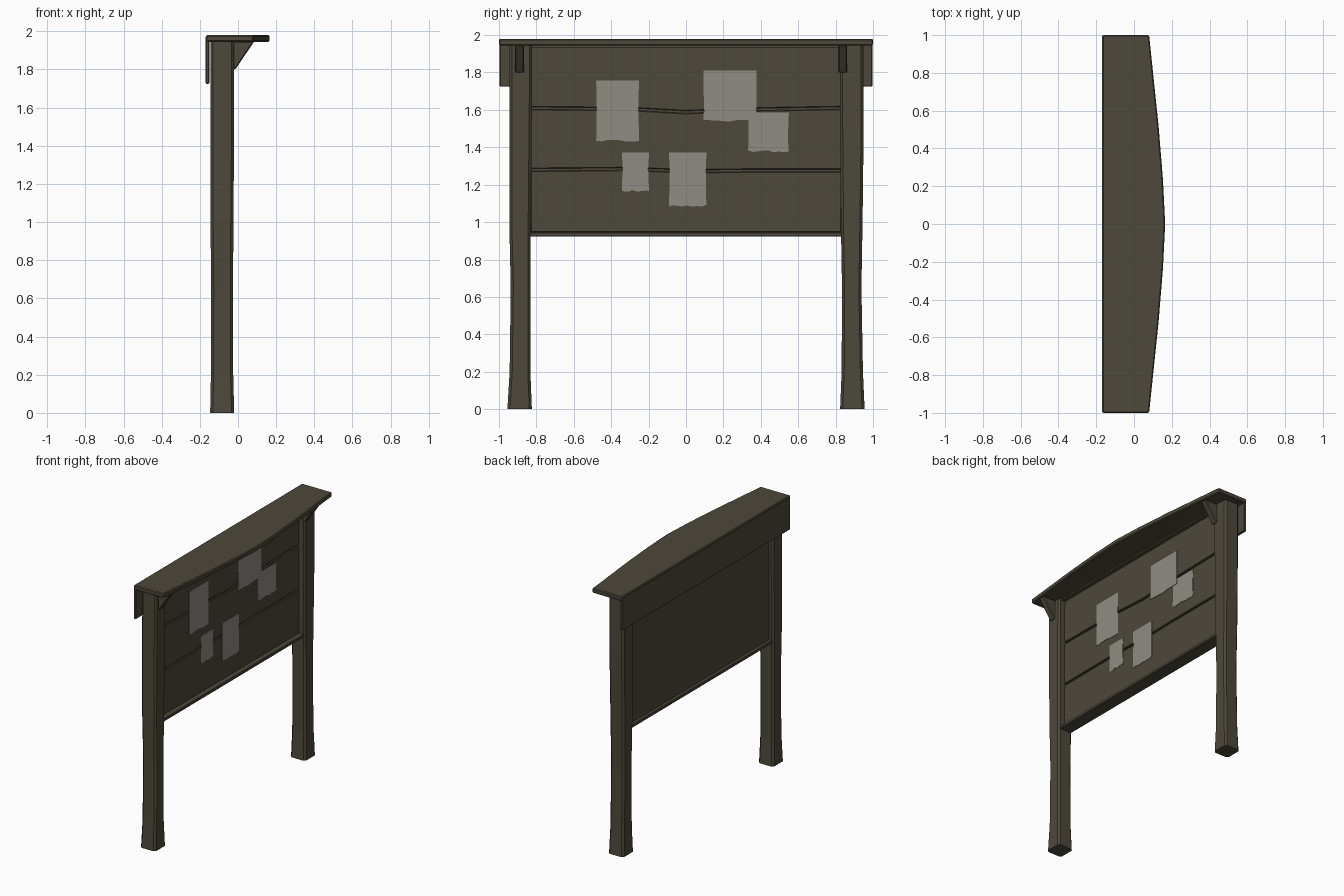
import bpy, bmesh, random
from mathutils import Vector

if "Cube" in bpy.data.objects:
    bpy.data.objects.remove(bpy.data.objects["Cube"])

random.seed(4)


def material(name, rgb):
    m = bpy.data.materials.new(name)
    m.diffuse_color = (*rgb, 1)
    m.use_nodes = True
    m.node_tree.nodes["Principled BSDF"].inputs["Base Color"].default_value = m.diffuse_color
    return m


wood = material("weathered wood", (0.075, 0.065, 0.043))
paper = material("old paper", (0.28, 0.265, 0.232))


def finish(bm, name, mat, bevel=0):
    bmesh.ops.recalc_face_normals(bm, faces=bm.faces)
    me = bpy.data.meshes.new(name)
    bm.to_mesh(me)
    bm.free()
    me.materials.append(mat)
    ob = bpy.data.objects.new(name, me)
    bpy.context.collection.objects.link(ob)
    if bevel:
        b = ob.modifiers.new("worn edges", 'BEVEL')
        b.width = bevel
        b.segments = 1
        b.limit_method = 'ANGLE'
    return ob


def loft(rings, name, mat, bevel=0):
    """Skin equal-length rings and cap both ends."""
    bm = bmesh.new()
    vs = [[bm.verts.new(p) for p in r] for r in rings]
    n = len(vs[0])
    for a, b in zip(vs, vs[1:]):
        for i in range(n):
            j = (i + 1) % n
            bm.faces.new((a[i], a[j], b[j], b[i]))
    bm.faces.new(vs[0])
    bm.faces.new(vs[-1])
    return finish(bm, name, mat, bevel)


def box(name, x, y, z, mat=wood, bevel=0.004):
    ring = lambda h: [(x[0], y[0], h), (x[1], y[0], h), (x[1], y[1], h), (x[0], y[1], h)]
    return loft([ring(z[0]), ring(z[1])], name, mat, bevel)


# Posts: chamfered square section, slightly flared foot (z, x0, x1, y0, y1)
def post(name, levels, c=0.014):
    rings = []
    for z, x0, x1, y0, y1 in levels:
        rings.append([(x0 + c, y0, z), (x1 - c, y0, z), (x1, y0 + c, z), (x1, y1 - c, z),
                      (x1 - c, y1, z), (x0 + c, y1, z), (x0, y1 - c, z), (x0, y0 + c, z)])
    loft(rings, name, wood)


post("left_post", [(0, -.146, -.02, -.955, -.824), (.2, -.142, -.025, -.943, -.832),
                   (.65, -.141, -.026, -.937, -.832), (1.0, -.144, -.024, -.945, -.83),
                   (1.5, -.144, -.02, -.945, -.825), (1.95, -.144, -.02, -.943, -.822)])
post("right_post", [(0, -.146, -.02, .824, .955), (.2, -.142, -.025, .832, .946),
                    (.65, -.141, -.026, .834, .938), (1.0, -.144, -.024, .828, .944),
                    (1.5, -.144, -.02, .824, .95), (1.95, -.144, -.02, .822, .95)])

# Roof board with a bowed front edge
edge = [(.08, -1), (.13, -.52), (.153, -.24), (.165, 0), (.153, .24), (.13, .52), (.08, 1)]
outline = [(-.168, 1), (-.168, -1)] + edge
loft([[(x, y, z) for x, y in outline] for z in (1.945, 1.98)], "roof_board", wood, 0.006)

# Rear fascia hanging from the roof
box("rear_fascia", (-.17, -.15), (-.997, .997), (1.725, 1.972))

# Brackets under the roof
for name, y in (("left_bracket", -.89), ("right_bracket", .838)):
    tri = [(-.03, 1.8), (-.014, 1.8), (.085, 1.947), (-.03, 1.947)]
    loft([[(x, y + d, z) for x, z in tri] for d in (-.024, .024)], name, wood, 0.006)

# Backing panel with rails top and bottom
box("back_panel", (-.11, -.084), (-.835, .835), (.93, 1.948), bevel=0)
box("bottom_rail", (-.135, -.035), (-.835, .835), (.922, .945))
box("top_rail", (-.13, -.04), (-.835, .835), (1.935, 1.948), bevel=0)

# Front planks, separated by uneven seams
ys = [-.83, -.3, 0, .35, .83]
seams = [[.94] * 5, [1.28, 1.284, 1.272, 1.276, 1.276],
         [1.609, 1.605, 1.588, 1.602, 1.61], [1.945] * 5]
for k in range(3):
    g = 0.006
    prof = [(y, z + g) for y, z in zip(ys, seams[k])]
    prof += [(y, z - g) for y, z in reversed(list(zip(ys, seams[k + 1])))]
    loft([[(x, y, z) for y, z in prof] for x in (-.09, -.07)],
         "plank_%d" % (k + 1), wood, 0.004)

# Paper notices with ragged lower edges
notes = [(-.48, -.252, 1.435, 1.757, 0), (.093, .377, 1.542, 1.812, .003),
         (.332, .55, 1.378, 1.585, 0), (-.342, -.197, 1.168, 1.372, 0),
         (-.091, .109, 1.087, 1.372, 0)]
for i, (y0, y1, z0, z1, off) in enumerate(notes):
    n = 8
    pts = [(y0, z1), (y1, z1)]
    pts += [(y1 - .006 * random.random(), z1 + (z0 - z1) * t) for t in (.4, .75)]
    pts += [(y1 + (y0 - y1) * k / n, z0 + random.uniform(-.006, .006)) for k in range(n + 1)]
    pts += [(y0 + .004 * random.random(), z1 + (z0 - z1) * t) for t in (.7, .35)]
    loft([[(x, y, z) for y, z in pts] for x in (-.0705 + off, -.067 + off)],
         "notice_%d" % (i + 1), paper)
